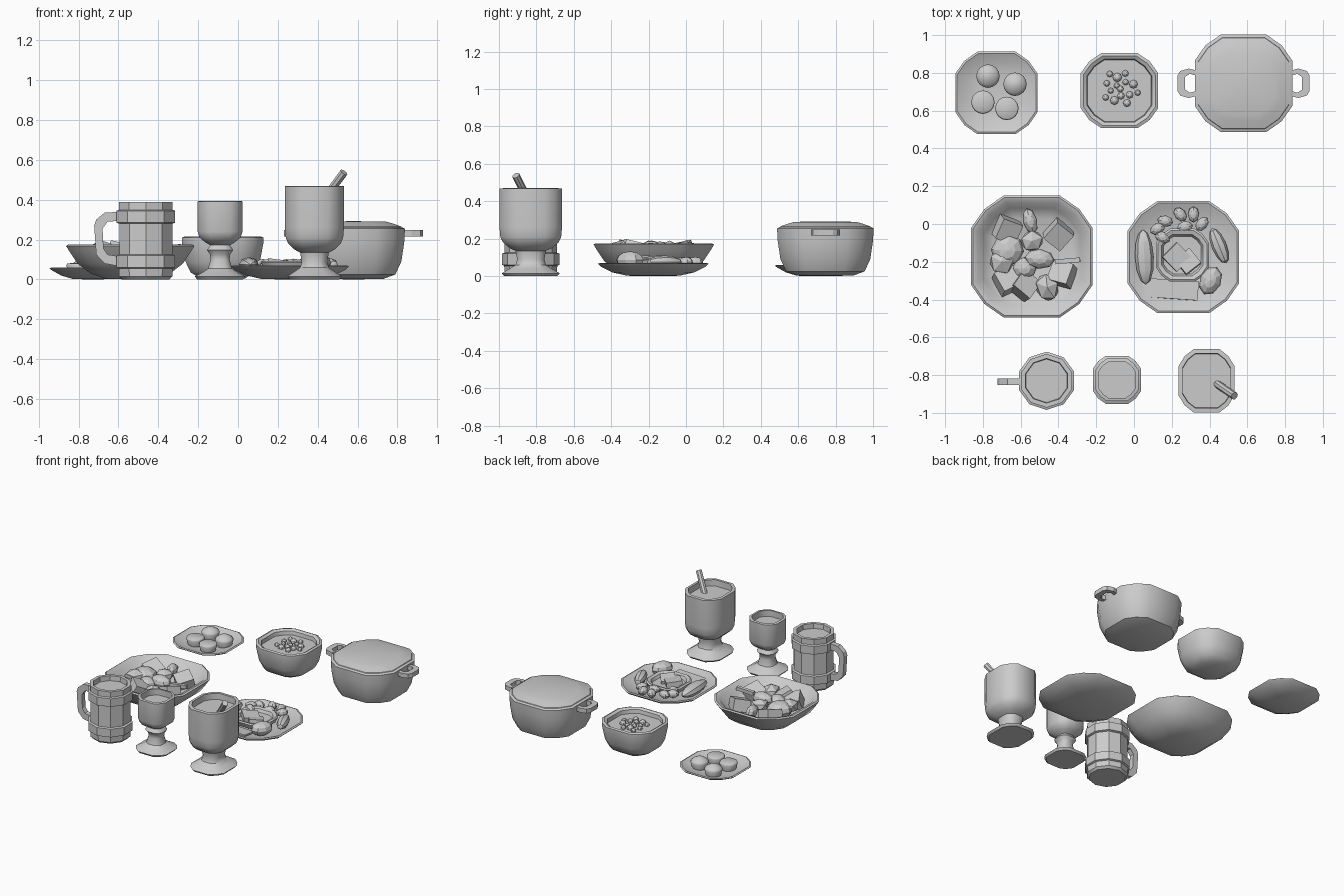
import bpy, bmesh, math, random
from mathutils import Matrix, Vector, Euler

if "Cube" in bpy.data.objects:
    bpy.data.objects.remove(bpy.data.objects["Cube"])

random.seed(4)
FACETED = [q * 90 + a for q in range(4) for a in (25, 45, 65)]   # 12 sides with broad flats
ROUND10 = [i * 36 + 18 for i in range(10)]


def finish(name, bm, smooth=0):
    bmesh.ops.remove_doubles(bm, verts=bm.verts, dist=1e-5)
    bmesh.ops.recalc_face_normals(bm, faces=bm.faces)
    me = bpy.data.meshes.new(name)
    bm.to_mesh(me)
    bm.free()
    ob = bpy.data.objects.new(name, me)
    bpy.context.collection.objects.link(ob)
    if smooth:
        bpy.ops.object.select_all(action='DESELECT')
        ob.select_set(True)
        bpy.context.view_layer.objects.active = ob
        bpy.ops.object.shade_smooth_by_angle(angle=math.radians(smooth))
    return ob


def lathe(name, profile, loc, angles=FACETED, sy=1.0, smooth=40):
    """Revolve (half-width, z) points; half-width is measured to the flats."""
    bm = bmesh.new()
    k = 1 / math.cos(math.radians(25)) if angles is FACETED else 1.0
    rings = [[bm.verts.new((loc[0] + r * k * math.cos(math.radians(a)),
                            loc[1] + r * k * sy * math.sin(math.radians(a)),
                            loc[2] + z)) for a in angles] for r, z in profile if r > 0]
    n = len(angles)
    for a, b in zip(rings, rings[1:]):
        for i in range(n):
            bm.faces.new((a[i], a[(i + 1) % n], b[(i + 1) % n], b[i]))
    for ring, (r, z) in ((rings[0], profile[0]), (rings[-1], profile[-1])):
        if r == 0:
            c = bm.verts.new((loc[0], loc[1], loc[2] + z))
            for i in range(n):
                bm.faces.new((ring[i], ring[(i + 1) % n], c))
        else:
            bm.faces.new(ring)
    return finish(name, bm, smooth)


def prism(name, outline, thickness, matrix):
    bm = bmesh.new()
    f = bm.faces.new([bm.verts.new((x, y, -thickness / 2)) for x, y in outline])
    ext = bmesh.ops.extrude_face_region(bm, geom=[f])
    vs = [v for v in ext['geom'] if isinstance(v, bmesh.types.BMVert)]
    bmesh.ops.translate(bm, verts=vs, vec=(0, 0, thickness))
    bm.transform(matrix)
    return finish(name, bm)


def food(name, kind, loc, size, rot=(0, 0, 0)):
    bm = bmesh.new()
    if kind == 'cube':
        bmesh.ops.create_cube(bm, size=1)
    elif kind == 'ico':
        bmesh.ops.create_icosphere(bm, subdivisions=1, radius=0.5)
    else:
        bmesh.ops.create_uvsphere(bm, u_segments=8, v_segments=6, radius=0.5)
        if kind == 'long':   # poles along y
            bm.transform(Matrix.Rotation(math.pi / 2, 4, 'X'))
    e = Euler([math.radians(a) for a in rot])
    bm.transform(Matrix.LocRotScale(Vector(loc), e, Vector(size)))
    return finish(name, bm, 30 if kind == 'long' else 0)


# Large stew bowl
lathe('stew_bowl', [(0, 0), (.12, .003), (.2, .03), (.265, .08), (.305, .14), (.322, .168),
                    (.312, .175), (.285, .165), (.255, .115), (.2, .09), (0, .08)], (-.541, -.172, 0))
# Stew chunks
for i, (x, y, rot) in enumerate([(-.67, -.03, (12, 20, -20)), (-.40, -.055, (15, -14, 48)),
                                 (-.38, -.265, (-14, -22, -15)), (-.67, -.30, (-16, 18, 25)),
                                 (-.58, -.325, (-25, 10, -40))]):
    food(f'stew_cube_{i}', 'cube', (x, y, .125), (.115, .115, .085), rot)
for i, (x, y, z, s, r) in enumerate([
        (-.55, .015, .14, (.075, .14, .08), 15), (-.54, -.09, .145, (.13, .12, .09), 20),
        (-.67, -.14, .13, (.18, .17, .11), 40), (-.70, -.20, .14, (.14, .15, .1), 10),
        (-.50, -.185, .145, (.16, .105, .09), -5), (-.46, -.335, .13, (.13, .16, .11), 20),
        (-.58, -.235, .125, (.13, .12, .1), 0)]):
    food(f'stew_vegetable_{i}', 'ico' if i % 2 else 'ball', (x, y, z), s, (0, 0, r))
food('stew_stick', 'cube', (-.35, -.195, .16), (.13, .025, .025), (0, -5, 5))

# Dinner plate with small bowl and food
lathe('dinner_plate', [(0, 0), (.14, .002), (.22, .02), (.28, .05), (.296, .066), (.285, .07),
                       (.25, .054), (.19, .035), (0, .03)], (.261, -.175, 0))
lathe('sauce_bowl', [(.08, .03), (.125, .05), (.14, .085), (.13, .092), (.11, .085), (.1, .065), (0, .06)],
      (.256, -.165, 0))
food('sauce_cube_0', 'cube', (.225, -.175, .07), (.11, .11, .055), (5, 5, 45))
food('sauce_cube_1', 'cube', (.285, -.2, .065), (.1, .1, .055), (-8, 6, 38))
food('sausage_left', 'long', (.055, -.175, .075), (.1, .29, .075), (0, 0, 3))
food('sausage_right', 'long', (.45, -.115, .075), (.08, .2, .07), (0, 0, 22))
food('potato', 'ball', (.405, -.30, .085), (.115, .16, .095), (0, 0, -25))
food('flat_slice', 'cube', (.19, -.345, .046), (.3, .1, .012), (-5, 0, -4))
for i, (x, y) in enumerate([(.125, -.025), (.165, .015), (.245, .05), (.315, .05), (.36, .0), (.27, -.015), (.15, -.07)]):
    food(f'bean_{i}', 'ball', (x, y, .075), (.06, .085, .055), (0, 0, 120 - 40 * i))

# Bun plate and four buns
lathe('bun_plate', [(0, 0), (.1, .002), (.16, .02), (.21, .048), (.218, .056), (.208, .06),
                    (.16, .035), (.1, .025), (0, .022)], (-.728, .694, 0))
for i, (x, y) in enumerate([(-.773, .783), (-.63, .74), (-.8, .645), (-.673, .612)]):
    dome = [(.045, .085), (.02, .098), (0, .1)] if i < 2 else [(.055, .076), (0, .078)]
    lathe(f'bun_{i}', [(0, .02), (.05, .02), (.062, .065), (.058, .074)] + dome, (x, y, .005),
          [a * 22.5 for a in range(16)])

# Soup bowl with floating peas
lathe('soup_bowl', [(0, 0), (.11, .004), (.16, .035), (.187, .09), (.205, .185), (.205, .21),
                    (.19, .216), (.172, .205), (.168, .178), (0, .178)], (-.077, .706, 0), sy=.97)
for i in range(15):
    a, r = i * 2.4, .026 * math.sqrt(i)
    food(f'soup_pea_{i}', 'ball', (-.072 + r * math.cos(a), .715 + r * math.sin(a), .183),
         [random.uniform(.03, .05)] * 3)

# Lidded pot with two side handles
pot = (.58, .745)
lathe('pot', [(0, 0), (.15, .003), (.21, .025), (.24, .09), (.255, .19), (.258, .255), (.245, .262)], (*pot, 0))
lathe('pot_lid', [(.245, .255), (.24, .266), (.2, .28), (.165, .29), (0, .293)], (*pot, 0))
half = [(.23, .062), (.29, .078), (.335, .065), (.35, .04)]
inner = [(.31, .033), (.285, .05), (.23, .035)]
ring = half + [(x, -y) for x, y in half[::-1]] + [(x, -y) for x, y in inner[::-1]] + inner
for side, ang in (('right', 0), ('left', math.pi)):
    prism(f'pot_handle_{side}', ring, .032,
          Matrix.Translation((*pot, .232)) @ Matrix.Rotation(ang, 4, 'Z'))

# Tankard with two bands and a bracket handle
lathe('tankard', [(0, 0), (.125, 0), (.14, .015), (.142, .055), (.154, .06), (.154, .12), (.14, .125),
                  (.14, .28), (.154, .285), (.154, .345), (.142, .35), (.142, .39), (.118, .39),
                  (.115, .355), (0, .355)], (-.463, -.83, 0), ROUND10, smooth=30)
prism('tankard_handle', [(-.59, .34), (-.67, .335), (-.712, .30), (-.722, .27), (-.712, .125), (-.67, .08),
                         (-.59, .065), (-.59, .115), (-.655, .125), (-.675, .155), (-.68, .255),
                         (-.655, .29), (-.59, .295)], .036,
      Matrix.Translation((0, -.835, 0)) @ Matrix.Rotation(math.pi / 2, 4, 'X'))

# Small goblet
lathe('small_goblet', [(0, 0), (.115, 0), (.127, .015), (.09, .035), (.06, .055), (.048, .1), (.05, .125),
                       (.066, .148), (.05, .172), (.075, .187), (.103, .21), (.113, .24), (.113, .392),
                       (.096, .395), (.096, .35), (0, .35)], (-.09, -.825, 0))

# Large goblet, slightly deeper than wide, with straw
lathe('large_goblet', [(0, 0), (.125, 0), (.137, .015), (.1, .04), (.072, .06), (.064, .09), (.072, .135),
                       (.1, .15), (.132, .18), (.144, .21), (.148, .26), (.148, .468), (.128, .47),
                       (.126, .425), (0, .425)], (.384, -.83, 0), sy=1.13)
a, b = Vector((.43, -.84, .40)), Vector((.532, -.91, .538))
bm = bmesh.new()
bmesh.ops.create_cone(bm, cap_ends=True, segments=8, radius1=.021, radius2=.021, depth=(b - a).length)
bm.transform(Matrix.Translation((a + b) / 2) @ (b - a).to_track_quat('Z', 'Y').to_matrix().to_4x4())
finish('straw', bm)
